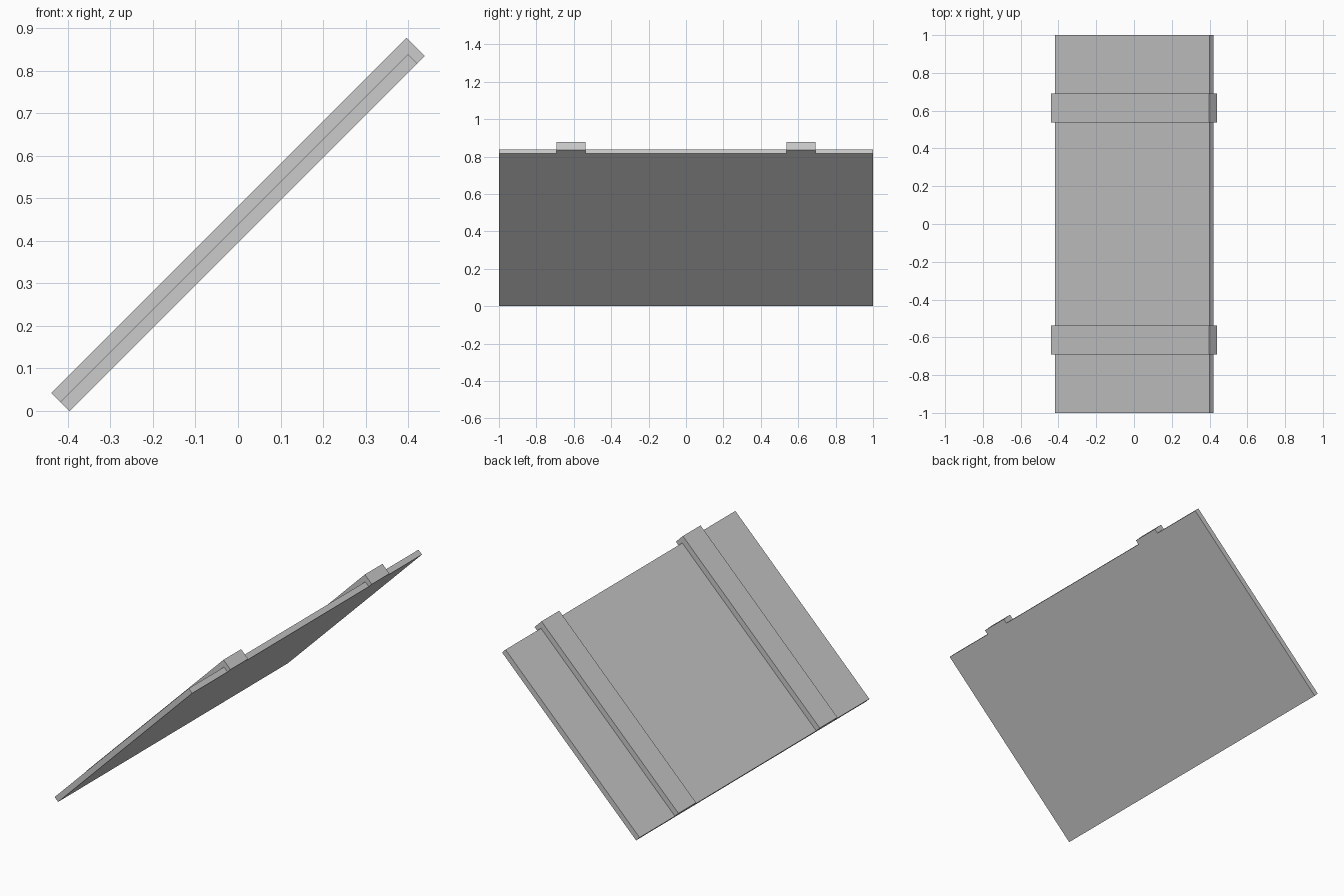
import bpy, bmesh
from math import sqrt

if "Cube" in bpy.data.objects:
    bpy.data.objects.remove(bpy.data.objects["Cube"])

R = 1 / sqrt(2)
LENGTH, PANEL_LEN, THICK, PANEL_THICK = 1.18, 1.155, 0.06, 0.03
X0 = -(LENGTH - THICK) * R / 2   # lower edge, keeps the model centred on x


def leaning_prism(name, profile, y0, y1):
    """Extrude a (along slope, above slope) profile in y, leaned at 45 degrees."""
    bm = bmesh.new()
    verts = [bm.verts.new((X0 + (u - v) * R, y0, (u + v) * R)) for u, v in profile]
    face = bm.faces.new(verts)
    ext = bmesh.ops.extrude_face_region(bm, geom=[face])
    moved = [g for g in ext["geom"] if isinstance(g, bmesh.types.BMVert)]
    bmesh.ops.translate(bm, verts=moved, vec=(0, y1 - y0, 0))
    bmesh.ops.recalc_face_normals(bm, faces=bm.faces)
    mesh = bpy.data.meshes.new(name)
    bm.to_mesh(mesh)
    bm.free()
    obj = bpy.data.objects.new(name, mesh)
    bpy.context.collection.objects.link(obj)
    return obj


# Thin leaning panel
leaning_prism("panel", [(0, 0), (PANEL_LEN, 0), (PANEL_LEN, PANEL_THICK), (0, PANEL_THICK)], -1, 1)

# Two battens on the upper face, hooked over the panel's top edge
batten = [(0, PANEL_THICK), (PANEL_LEN, PANEL_THICK), (PANEL_LEN, 0),
          (LENGTH, 0), (LENGTH, THICK), (0, THICK)]
for side, yc in (("front", -0.615), ("back", 0.615)):
    leaning_prism(f"{side}_batten", batten, yc - 0.077, yc + 0.077)
